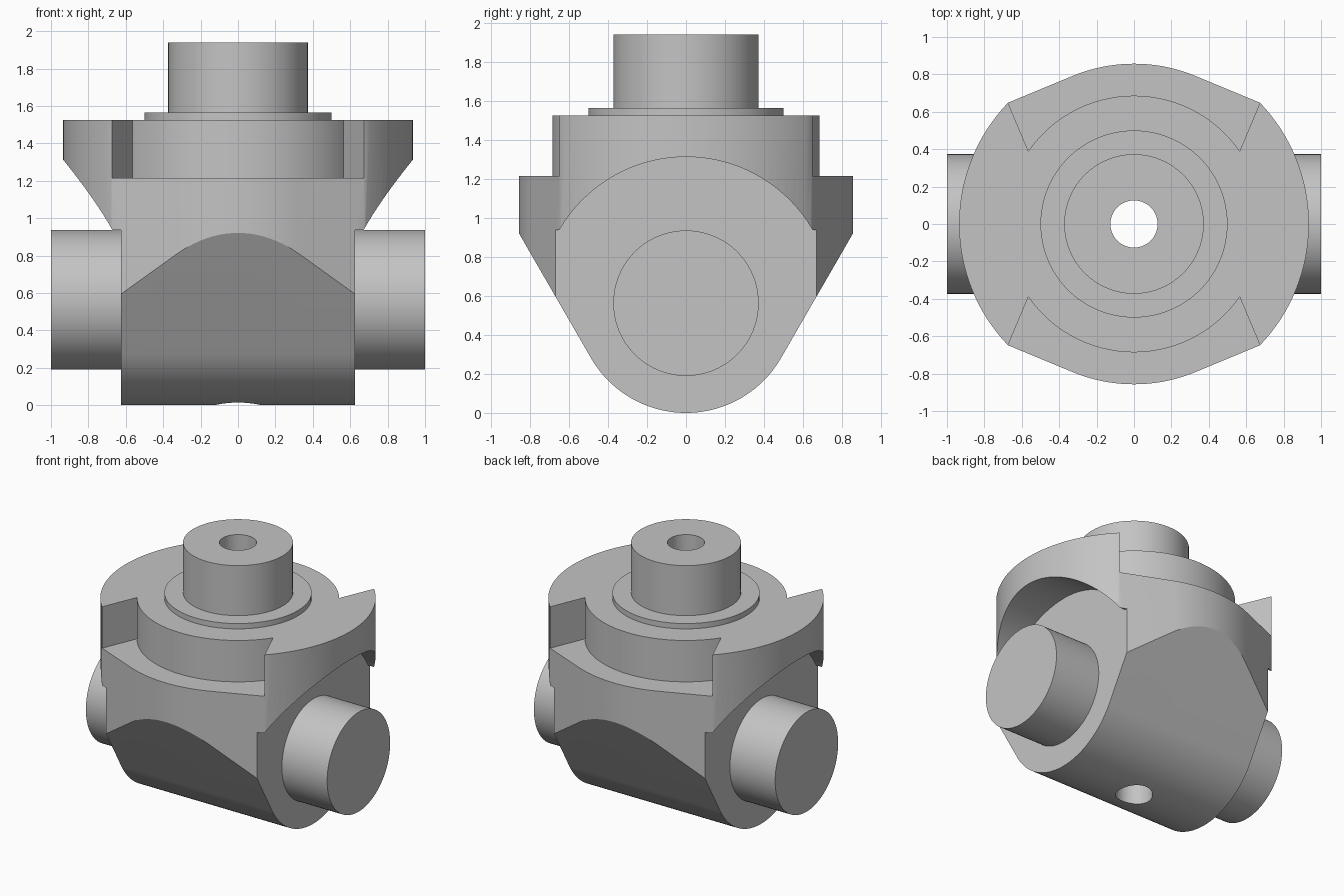
import bpy, bmesh
from math import sin, cos, radians
from mathutils import Vector

default = bpy.data.objects.get("Cube")
if default:
    bpy.data.objects.remove(default, do_unlink=True)

# Single grey metal
metal = bpy.data.materials.new("grey metal")
metal.use_nodes = True
GREY = (0.55, 0.55, 0.55, 1)
metal.diffuse_color = GREY
metal.node_tree.nodes["Principled BSDF"].inputs["Base Color"].default_value = GREY


def arc(r, start, end, centre=(0, 0), steps=32):
    """Points on an arc, angles in degrees."""
    angles = [radians(start + (end - start) * i / steps) for i in range(steps + 1)]
    return [(centre[0] + r * cos(a), centre[1] + r * sin(a)) for a in angles]


def prism(name, points, low, high, axis="z"):
    """Extrude a closed outline along z, or along x with (y, z) points."""
    bm = bmesh.new()
    place = (lambda u, v: (u, v, low)) if axis == "z" else (lambda u, v: (low, u, v))
    step = Vector((0, 0, high - low) if axis == "z" else (high - low, 0, 0))
    face = bm.faces.new([bm.verts.new(place(*p)) for p in points])
    new = bmesh.ops.extrude_face_region(bm, geom=[face])["geom"]
    bmesh.ops.translate(bm, verts=[e for e in new if isinstance(e, bmesh.types.BMVert)], vec=step)
    bmesh.ops.recalc_face_normals(bm, faces=bm.faces)
    mesh = bpy.data.meshes.new(name)
    bm.to_mesh(mesh)
    bm.free()
    mesh.materials.append(metal)
    obj = bpy.data.objects.new(name, mesh)
    bpy.context.collection.objects.link(obj)
    return obj


def cylinder(name, r, low, high, axis="z", centre=(0, 0)):
    return prism(name, arc(r, 0, 360, centre, 96)[:-1], low, high, axis)


def boolean(obj, cutter, operation="DIFFERENCE"):
    """Bake a boolean into the part and discard the cutter."""
    cutter.hide_render = True
    mod = obj.modifiers.new("cut", "BOOLEAN")
    mod.operation, mod.object, mod.solver = operation, cutter, "EXACT"
    graph = bpy.context.evaluated_depsgraph_get()
    mesh = bpy.data.meshes.new_from_object(obj.evaluated_get(graph))
    obj.modifiers.clear()
    obj.data = mesh
    bpy.data.objects.remove(cutter, do_unlink=True)


def finish(obj):
    obj.data.shade_smooth()
    obj.data.set_sharp_from_angle(angle=radians(25))


# Main dimensions
HEAD_R, WAIST_R, AXLE_Z = 0.935, 0.857, 0.563
HEAD_TOP, LEDGE_Z, CHEEK_X = 1.525, 1.215, 0.625
CORNER, FLAT = 43.9, 67.5

# Body: plan outline of side arcs joined to front and back arcs by flats
outline = []
for turn in (0, 180):
    outline += arc(HEAD_R, turn - CORNER, turn + CORNER)
    outline += arc(WAIST_R, turn + FLAT, turn + 180 - FLAT, steps=20)
body = prism("body", outline, -0.1, HEAD_TOP)

# Rounded underside with sloping flanks
flank = 1.0
flank_z = flank * 3 ** 0.5 - AXLE_Z
side_profile = arc(AXLE_Z, 210, 330, (0, AXLE_Z), 40)
side_profile += [(flank, flank_z), (flank, 1.7), (-flank, 1.7), (-flank, flank_z)]
boolean(body, prism("side_profile", side_profile, -1.2, 1.2, "x"), "INTERSECT")

# Cheeks: arched clearance around each axle stub
arch = arc(0.75, 30, 150, (0, AXLE_Z), 64)
arch += [(-1, arch[-1][1]), (-1, -0.2), (1, -0.2), (1, arch[0][1])]
for side in (-1, 1):
    low, high = sorted((side * CHEEK_X, side * 1.1))
    boolean(body, prism("cheek_cutter", arch, low, high, "x"))

# Ledges: pockets in the head at front and back
for s in (-1, 1):
    pocket = arc(0.686, 34.6, 180 - 34.6, steps=48)
    pocket += [(-0.713, 0.742), (-0.713, 1.1), (0.713, 1.1), (0.713, 0.742)]
    pocket = [(x, s * y) for x, y in pocket]
    boolean(body, prism("ledge_cutter", pocket, LEDGE_Z, 1.7))

# Spindle and collar on top
collar = cylinder("collar", 0.5, HEAD_TOP - 0.02, 1.565)
spindle = cylinder("spindle", 0.373, 1.5, 1.94)

# Vertical bore through everything
for part in (body, collar, spindle):
    boolean(part, cylinder("bore_cutter", 0.126, -0.2, 2.2))
    finish(part)

# Axle stubs
for name, side in (("left_axle", 1), ("right_axle", -1)):
    low, high = sorted((side * (CHEEK_X - 0.02), side * 1.0))
    finish(cylinder(name, 0.373, low, high, "x", (0, AXLE_Z)))
